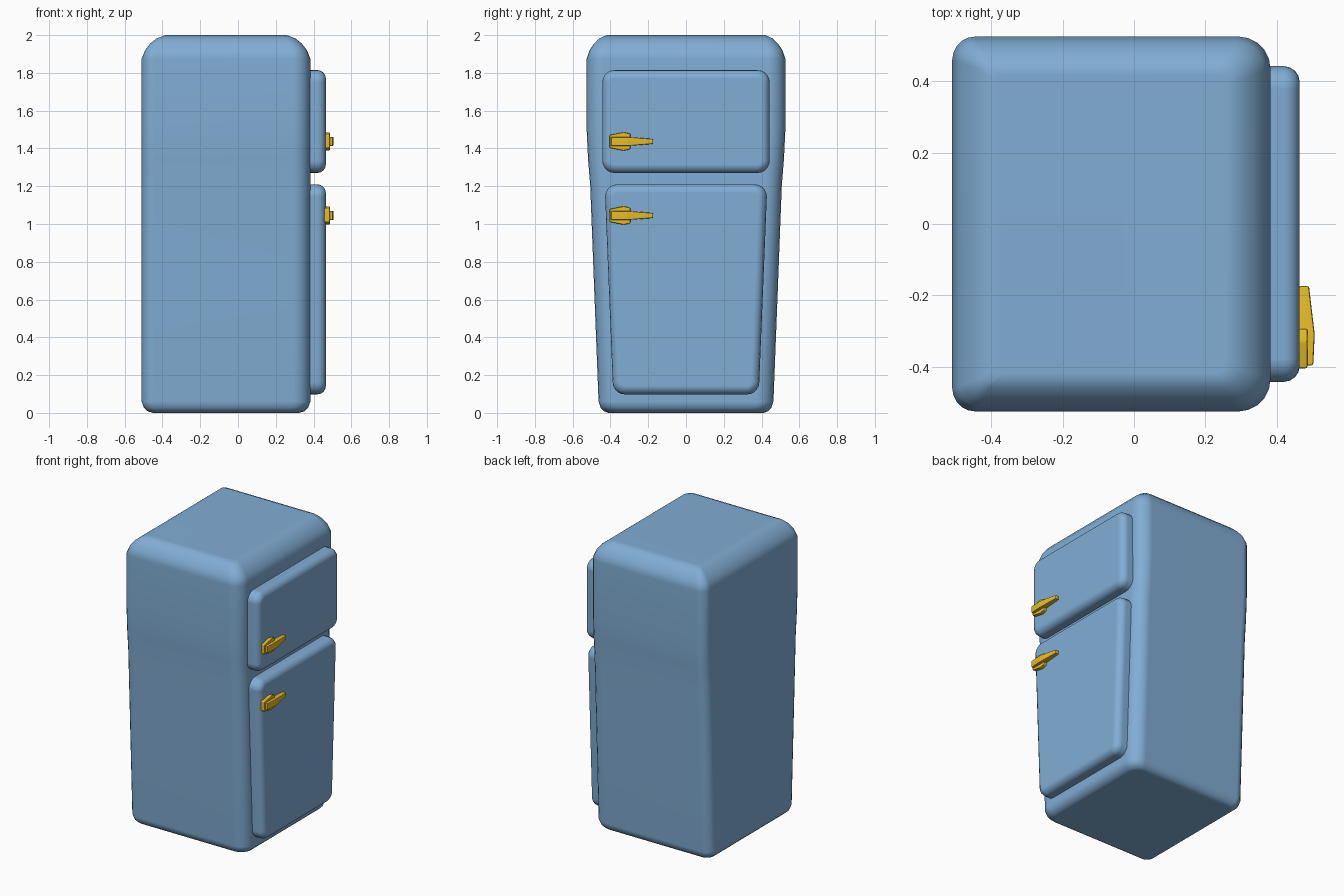
import bpy, bmesh
from math import sin, cos, pi, radians

if "Cube" in bpy.data.objects:
    bpy.data.objects.remove(bpy.data.objects["Cube"])


def material(name, color):
    m = bpy.data.materials.new(name)
    m.diffuse_color = color
    m.use_nodes = True
    m.node_tree.nodes["Principled BSDF"].inputs["Base Color"].default_value = m.diffuse_color
    return m


BLUE = material("blue_enamel", (0.22, 0.42, 0.66, 1))
GOLD = material("gold_metal", (0.80, 0.50, 0.02, 1))


def finish(name, bm, mat):
    bmesh.ops.recalc_face_normals(bm, faces=bm.faces)
    me = bpy.data.meshes.new(name)
    bm.to_mesh(me)
    bm.free()
    ob = bpy.data.objects.new(name, me)
    bpy.context.collection.objects.link(ob)
    me.materials.append(mat)
    bpy.ops.object.select_all(action='DESELECT')
    ob.select_set(True)
    bpy.context.view_layer.objects.active = ob
    bpy.ops.object.shade_smooth_by_angle(angle=radians(40))
    ob.modifiers.new("even_shading", 'WEIGHTED_NORMAL').keep_sharp = True
    return ob


def rounded_outline(corners, seg=5):
    """Corners listed counter-clockwise from lower right: (u, v, radius)."""
    pts = []
    starts = (-pi / 2, 0, pi / 2, pi)
    for (u, v, r), a0 in zip(corners, starts):
        su, sv = (1 if u > 0 else -1), (1 if a0 in (0, pi / 2) else -1)
        for i in range(seg + 1):
            a = a0 + pi / 2 * i / seg
            pts.append((u - su * r + r * cos(a), v - sv * r + r * sin(a)))
    return pts


def loft(name, rings, mat):
    """Skin a stack of equal-length point rings and cap both ends."""
    bm = bmesh.new()
    vs = [[bm.verts.new(p) for p in ring] for ring in rings]
    for a, b in zip(vs, vs[1:]):
        for i in range(len(a)):
            j = (i + 1) % len(a)
            bm.faces.new((a[i], a[j], b[j], b[i]))
    bm.faces.new(vs[0])
    bm.faces.new(vs[-1])
    return finish(name, bm, mat)


# Cabinet: z, half width, edge inset
levels = [(0.0, 0.461, 0.06), (0.008, 0.461, 0.033), (0.027, 0.462, 0.012),
          (0.06, 0.463, 0), (0.65, 0.486, 0), (1.2, 0.507, 0), (1.35, 0.519, 0),
          (1.5, 0.526, 0), (1.875, 0.526, 0), (1.92, 0.526, 0.018),
          (1.955, 0.526, 0.045), (1.983, 0.526, 0.08), (2.0, 0.526, 0.125)]
rings = []
for z, hw, d in levels:
    front, back, w = 0.383 - d, -0.51 + d, hw - 0.85 * d
    rf, rb = max(0.09 - d / 2, 0.03), max(0.065 - d / 2, 0.02)
    outline = rounded_outline([(front, -w, rf), (front, w, rf),
                               (back, w, rb), (back, -w, rb)])
    rings.append([(x, y, z) for x, y in outline])
loft("cabinet", rings, BLUE)


# Doors: tapered rounded panels with a soft outer edge
def door(name, z0, z1, w0, w1, radius):
    profile = [(0.36, 0), (0.42, 0)]
    profile += [(0.42 + 0.045 * sin(a), 0.045 * (1 - cos(a)))
                for a in (pi / 8, pi / 4, 3 * pi / 8, pi / 2)]
    rings = []
    for x, d in profile:
        r = max(radius - d, 0.02)
        outline = rounded_outline([(w0 - d, z0 + d, r), (w1 - d, z1 - d, r),
                                   (d - w1, z1 - d, r), (d - w0, z0 + d, r)])
        rings.append([(x, y, z) for y, z in outline])
    loft(name, rings, BLUE)


door("freezer_door", 1.27, 1.815, 0.443, 0.443, 0.065)
door("fridge_door", 0.098, 1.21, 0.388, 0.428, 0.065)


def bevelled_hull(name, pts, width):
    bm = bmesh.new()
    for p in pts:
        bm.verts.new(p)
    bmesh.ops.convex_hull(bm, input=bm.verts)
    bmesh.ops.dissolve_limit(bm, angle_limit=radians(2), verts=bm.verts, edges=bm.edges)
    bmesh.ops.bevel(bm, geom=bm.edges[:], offset=width, segments=2,
                    profile=0.5, affect='EDGES')
    finish(name, bm, GOLD)


# Handles: mounting plate plus a lever that narrows to its tip
plate = [(-0.405, 0.034), (-0.33, 0.049), (-0.294, 0.041)]
lever = [(-0.397, 0.503, 0.024), (-0.31, 0.507, 0.024), (-0.174, 0.491, 0.013)]
for label, z in (("freezer", 1.437), ("fridge", 1.045)):
    bevelled_hull(label + "_handle_plate",
                  [(x, y, z + s * h) for y, h in plate for s in (-1, 1)
                   for x in (0.455, 0.487)], 0.006)
    bevelled_hull(label + "_handle_lever",
                  [(x, y, z + s * h) for y, top, h in lever for s in (-1, 1)
                   for x in (0.463, top)], 0.006)
